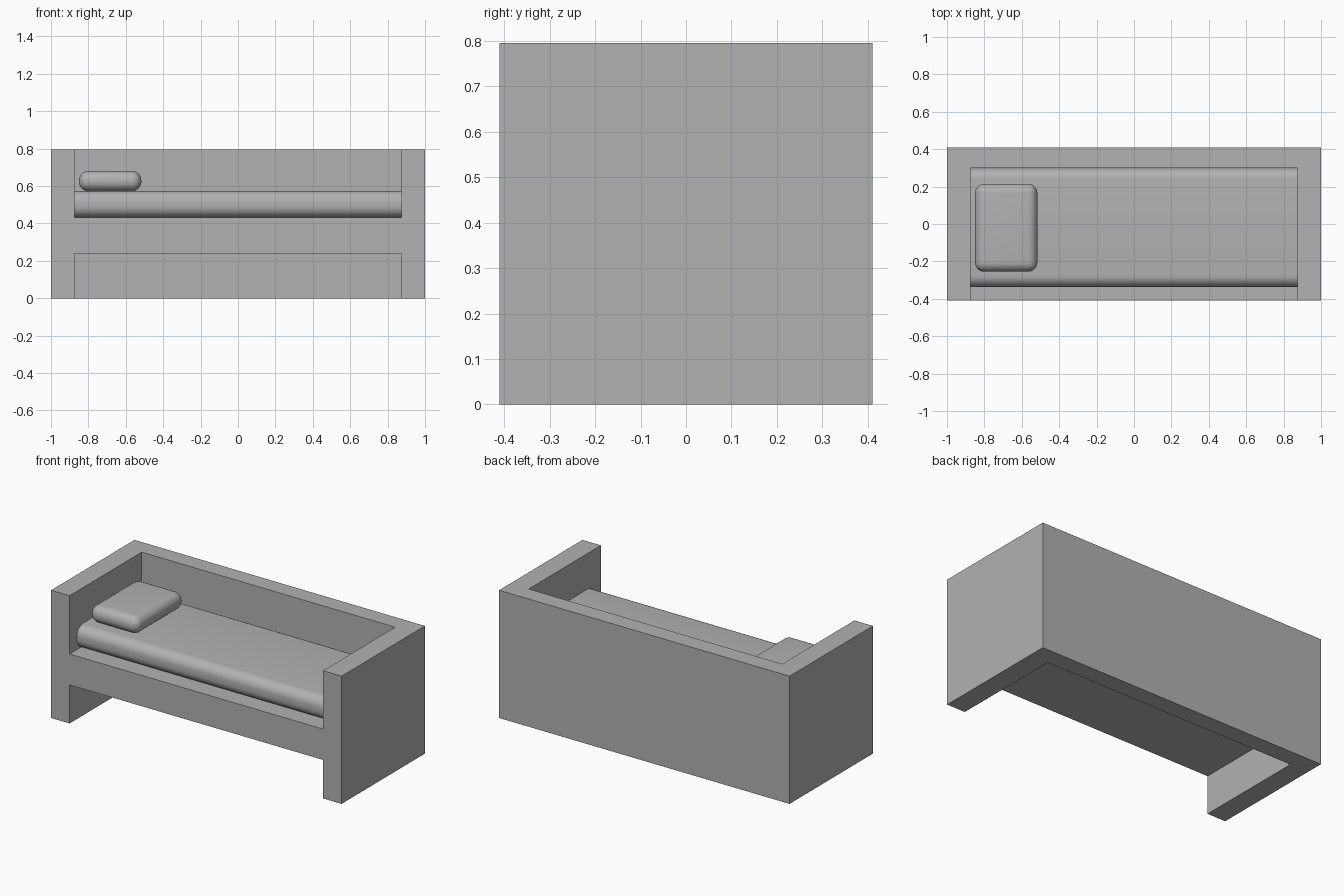
import bpy

cube = bpy.data.objects.get("Cube")
if cube:
    bpy.data.objects.remove(cube, do_unlink=True)

grey = bpy.data.materials.new("plain_grey")
grey.use_nodes = True
GREY = (0.445, 0.445, 0.445, 1)
grey.diffuse_color = GREY
grey.node_tree.nodes["Principled BSDF"].inputs["Base Color"].default_value = GREY


def box(name, x, y, z):
    """Box spanning the given (low, high) ranges."""
    spans = (x, y, z)
    bpy.ops.mesh.primitive_cube_add(size=1, location=[(a + b) / 2 for a, b in spans])
    ob = bpy.context.object
    ob.name = name
    ob.scale = [b - a for a, b in spans]
    bpy.ops.object.transform_apply(location=False, rotation=False, scale=True)
    ob.data.materials.append(grey)
    return ob


def apply_modifier(ob, mod):
    bpy.context.view_layer.objects.active = ob
    bpy.ops.object.modifier_apply(modifier=mod.name)


def round_edges(ob, radius, along_x_only=False):
    """Round every edge, or only the four edges that run along x."""
    mod = ob.modifiers.new("rounding", "BEVEL")
    mod.width = radius
    mod.segments = 8
    if along_x_only:
        mod.limit_method = "WEIGHT"
        weights = ob.data.attributes.new("bevel_weight_edge", "FLOAT", "EDGE")
        verts = ob.data.vertices
        for edge in ob.data.edges:
            a, b = (verts[i].co for i in edge.vertices)
            weights.data[edge.index].value = float(abs(a.x - b.x) > 0.1)
    apply_modifier(ob, mod)
    bpy.ops.object.shade_smooth_by_angle()


INNER_X = (-0.873, 0.873)
BACK_Y = 0.30
SEAT_Z, UNDER_Z, TOP_Z = 0.432, 0.24, 0.795

# One solid frame: arms, back and seat rail left by two open-fronted recesses
frame = box("sofa_frame", (-1, 1), (-0.41, 0.41), (0, TOP_Z))
for name, z in (("seat_recess", (SEAT_Z, 1)), ("leg_recess", (-0.2, UNDER_Z))):
    cutter = box(name, INNER_X, (-0.6, BACK_Y), z)
    cutter.hide_render = True
    cut = frame.modifiers.new(name, "BOOLEAN")
    cut.operation = "DIFFERENCE"
    cut.solver = "EXACT"
    cut.object = cutter
    apply_modifier(frame, cut)
    bpy.data.objects.remove(cutter, do_unlink=True)

# Mattress with rounded long edges
mattress = box("mattress", INNER_X, (-0.337, BACK_Y), (SEAT_Z, 0.573))
round_edges(mattress, 0.06, along_x_only=True)

# Pillow lying at the right end
pillow = box("pillow", (-0.85, -0.517), (-0.255, 0.215), (0.573, 0.68))
round_edges(pillow, 0.05)
